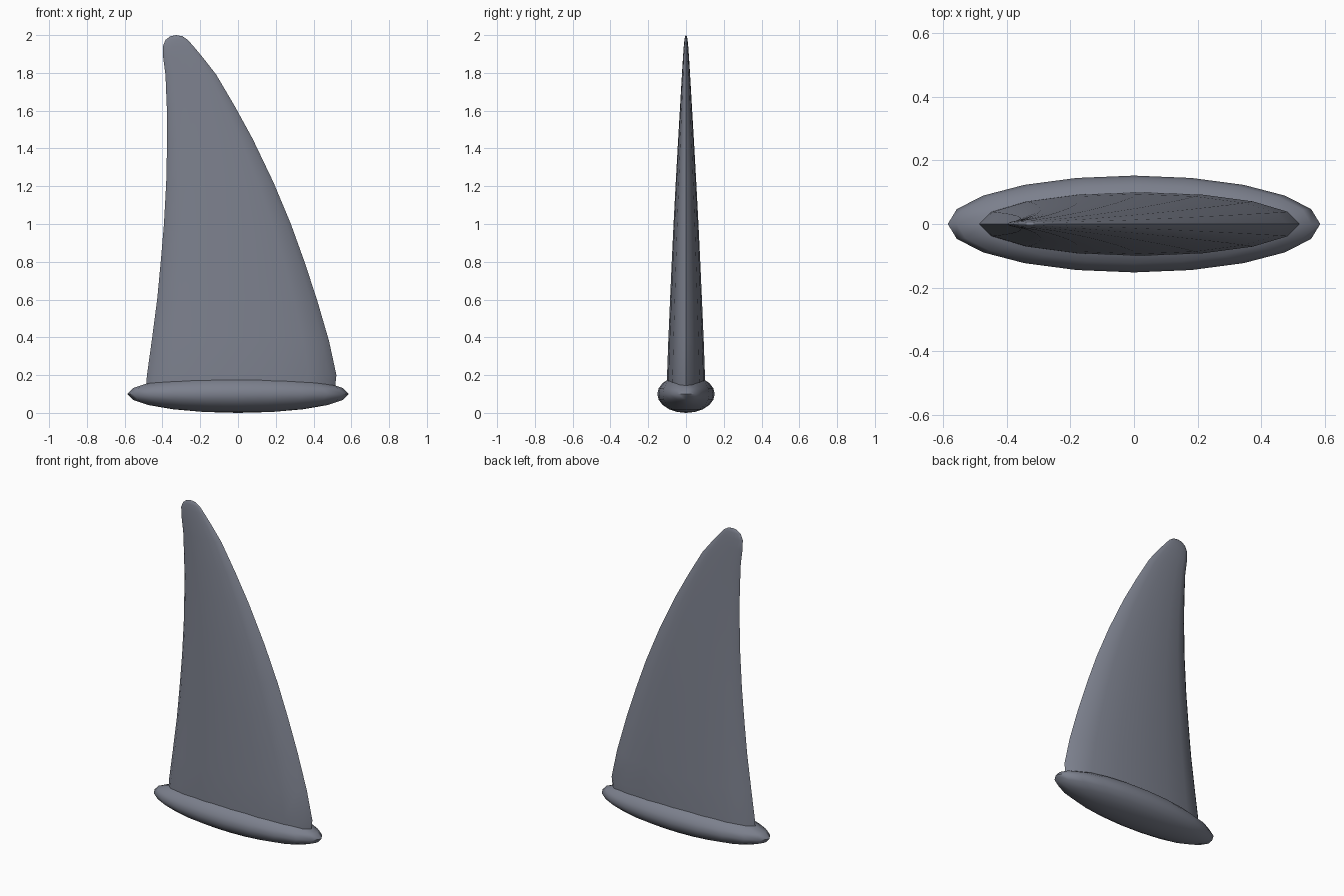
import bpy, bmesh
from math import cos, sin, pi, radians

cube = bpy.data.objects.get("Cube")
if cube:
    bpy.data.objects.remove(cube, do_unlink=True)

slate = bpy.data.materials.new("slate grey")
slate.use_nodes = True
colour = (0.2, 0.215, 0.265, 1)
slate.diffuse_color = colour
slate.node_tree.nodes["Principled BSDF"].inputs["Base Color"].default_value = colour


def finish(obj):
    """Apply the shared material and smooth shading."""
    obj.data.materials.clear()
    obj.data.materials.append(slate)
    bpy.ops.object.select_all(action='DESELECT')
    obj.select_set(True)
    bpy.context.view_layer.objects.active = obj
    bpy.ops.object.shade_smooth_by_angle(angle=radians(60))


# Base: flattened ellipsoid
bpy.ops.mesh.primitive_uv_sphere_add(segments=20, ring_count=10, radius=1, location=(0, 0, 0.1))
base = bpy.context.object
base.name = "base"
base.scale = (0.585, 0.152, 0.1)
bpy.ops.object.transform_apply(location=False, rotation=False, scale=True)
finish(base)

# Fin: elliptical sections lofted upwards (height, trailing x, leading x)
SIDES = 16
sections = [
    (0.10, -0.490, 0.510), (0.20, -0.482, 0.521), (0.38, -0.457, 0.482),
    (0.60, -0.428, 0.418), (0.80, -0.409, 0.352), (1.00, -0.392, 0.280),
    (1.22, -0.380, 0.188), (1.45, -0.375, 0.078), (1.62, -0.377, -0.015),
    (1.79, -0.384, -0.115), (1.88, -0.396, -0.185), (1.94, -0.398, -0.235),
    (1.975, -0.384, -0.266), (1.994, -0.358, -0.295),
]
bm = bmesh.new()
rings = []
for z, x0, x1 in sections:
    mid, half = (x0 + x1) / 2, (x1 - x0) / 2
    thick = 0.2 * half * (1 - 0.3 * (z / 2) ** 4)
    rings.append([bm.verts.new((mid + half * cos(2 * pi * i / SIDES),
                                thick * sin(2 * pi * i / SIDES), z))
                  for i in range(SIDES)])
for low, high in zip(rings, rings[1:]):
    for i in range(SIDES):
        j = (i + 1) % SIDES
        bm.faces.new((low[i], low[j], high[j], high[i]))
bm.faces.new(rings[0][::-1])
tip = bm.verts.new((-0.328, 0, 2))
for i in range(SIDES):
    bm.faces.new((rings[-1][i], rings[-1][(i + 1) % SIDES], tip))
mesh = bpy.data.meshes.new("fin")
bm.to_mesh(mesh)
bm.free()
fin = bpy.data.objects.new("fin", mesh)
bpy.context.collection.objects.link(fin)
finish(fin)
